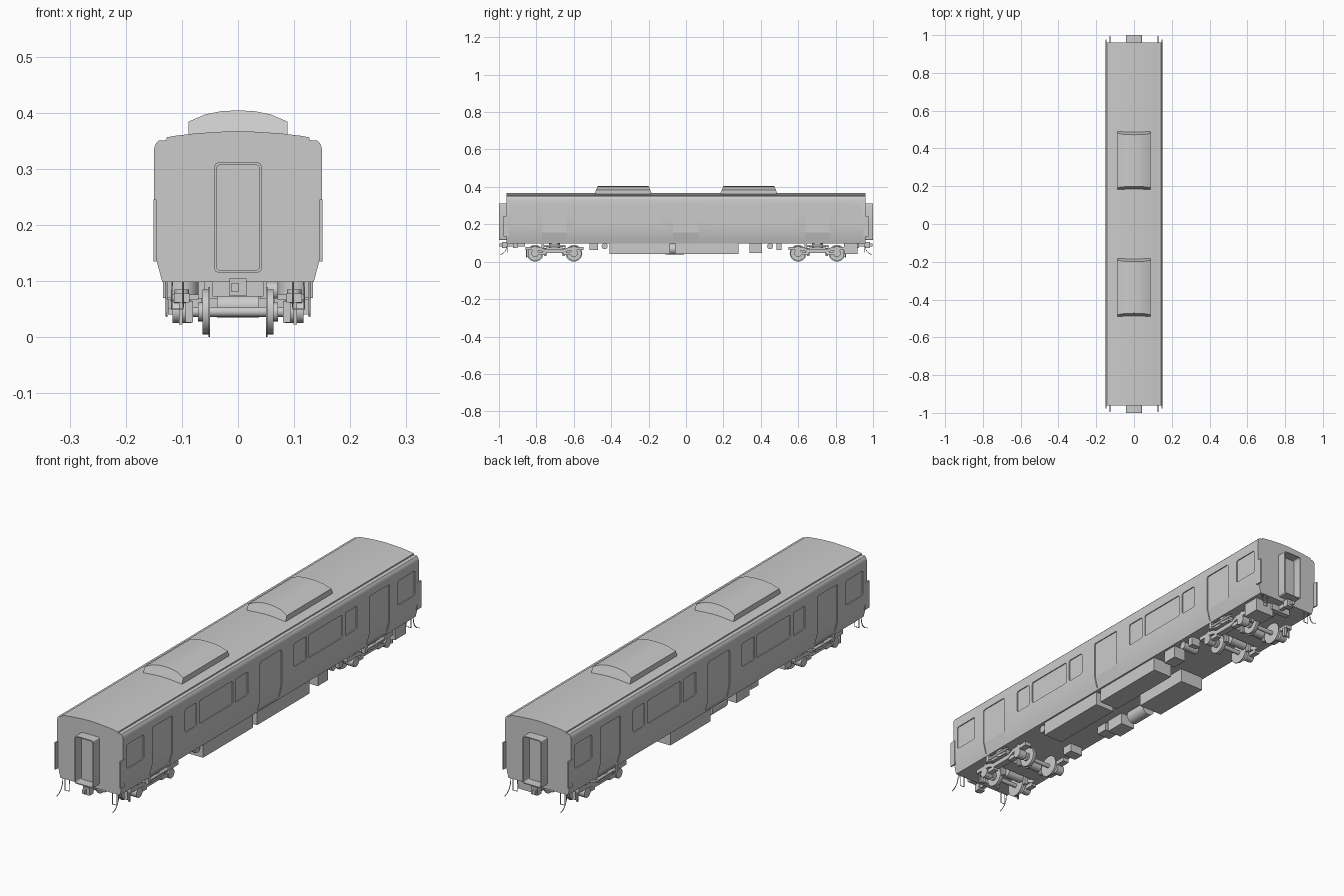
import bpy, bmesh, math
from mathutils import Matrix, Vector

if "Cube" in bpy.data.objects:
    bpy.data.objects.remove(bpy.data.objects["Cube"])


def finish(bm, name, smooth=None):
    bmesh.ops.recalc_face_normals(bm, faces=bm.faces[:])
    me = bpy.data.meshes.new(name)
    bm.to_mesh(me)
    bm.free()
    ob = bpy.data.objects.new(name, me)
    bpy.context.collection.objects.link(ob)
    if smooth:
        bpy.ops.object.select_all(action='DESELECT')
        ob.select_set(True)
        bpy.context.view_layer.objects.active = ob
        bpy.ops.object.shade_smooth_by_angle(angle=math.radians(smooth))
    return ob


def add_prism(bm, pts, a, b, axis):
    """Closed outline extruded from a to b. axis 'y': pts are (x, z); axis 'x': pts are (y, z)."""
    place = (lambda p, t: (p[0], t, p[1])) if axis == 'y' else (lambda p, t: (t, p[0], p[1]))
    va = [bm.verts.new(place(p, a)) for p in pts]
    vb = [bm.verts.new(place(p, b)) for p in pts]
    bm.faces.new(va)
    bm.faces.new(vb[::-1])
    n = len(pts)
    for i in range(n):
        bm.faces.new((va[i], vb[i], vb[(i + 1) % n], va[(i + 1) % n]))
    return va + vb


def prism(name, pts, a, b, axis, smooth=None):
    bm = bmesh.new()
    add_prism(bm, pts, a, b, axis)
    return finish(bm, name, smooth)


def box(name, x, y, z):
    return prism(name, [(x[0], z[0]), (x[1], z[0]), (x[1], z[1]), (x[0], z[1])], y[0], y[1], 'y')


def cyl(name, c, r, length, axis, seg=24):
    bm = bmesh.new()
    rot = Vector((0, 0, 1)).rotation_difference(Vector(axis)).to_matrix().to_4x4()
    bmesh.ops.create_cone(bm, cap_ends=True, segments=seg, radius1=r, radius2=r, depth=length,
                          matrix=Matrix.Translation(c) @ rot)
    return finish(bm, name, 40)


def tube(name, pts, r, closed=False):
    cu = bpy.data.curves.new(name, 'CURVE')
    cu.dimensions = '3D'
    cu.bevel_depth = r
    cu.bevel_resolution = 1
    sp = cu.splines.new('POLY')
    sp.points.add(len(pts) - 1)
    for p, q in zip(sp.points, pts):
        p.co = (*q, 1)
    sp.use_cyclic_u = closed
    bpy.context.collection.objects.link(bpy.data.objects.new(name, cu))


def mirrored(half):
    return half + [(-x, z) for x, z in reversed(half) if x > 0]


# Body shell with side gutters and shallow arched roof
half = [(0, .367), (.04, .3655), (.08, .3625), (.11, .359), (.127, .356), (.127, .351),
        (.142, .350), (.147, .344), (.15, .334), (.15, .155), (.135, .098)]
body = prism("body_shell", mirrored(half), -.96, .96, 'y', 25)


def wall(z):
    return .15 if z > .155 else .135 + .015 * (z - .098) / .057


# Shallow recesses for windows and doors (y centre, width, bottom, top)
openings = [(0, .14, .104, .308)]
for s in (-1, 1):
    openings += [(s * .705, .13, .104, .308), (s * .88, .11, .2, .3), (s * .19, .08, .205, .3),
                 (s * .355, .215, .205, .3), (s * .52, .075, .205, .3)]
bm = bmesh.new()
for yc, w, z0, z1 in openings:
    for s in (-1, 1):
        zs = [z0] + ([.155] if z0 < .155 else []) + [z1]
        pts = [(s * (wall(z) - .004), z) for z in zs] + [(s * .2, z1), (s * .2, z0)]
        add_prism(bm, pts, yc - w / 2, yc + w / 2, 'y')
corners = [e for e in bm.edges
           if abs(e.verts[0].co.x - e.verts[1].co.x) > .04
           and abs(e.verts[0].co.z - e.verts[1].co.z) < 1e-4
           and abs(e.verts[0].co.y - e.verts[1].co.y) < 1e-4]
# The depth-wise edges are the panel corners
bmesh.ops.bevel(bm, geom=corners, offset=.007, segments=3, profile=.5, affect='EDGES')
cutter = finish(bm, "opening_cutter")
cutter.hide_render = True
mod = body.modifiers.new("openings", 'BOOLEAN')
mod.operation = 'DIFFERENCE'
mod.solver = 'EXACT'
mod.object = cutter
bpy.context.view_layer.update()
body.data = bpy.data.meshes.new_from_object(body.evaluated_get(bpy.context.evaluated_depsgraph_get()))
body.modifiers.clear()
bpy.data.objects.remove(cutter)

# Roof cooling units with sloping ends
for s in (-1, 1):
    bm = bmesh.new()
    prof = mirrored([(0, .404), (.03, .4025), (.058, .397), (.088, .384), (.088, .355)])
    for v in add_prism(bm, prof, -1, 1, 'y'):
        v.co.y = s * .336 + v.co.y * (.156 - .4 * (v.co.z - .355))
    finish(bm, "roof_cooling_unit", 25)


def rounded_rect(hx, z0, z1, r):
    out = []
    for cx, cz, a0 in ((hx - r, z1 - r, 0), (r - hx, z1 - r, 90), (r - hx, z0 + r, 180), (hx - r, z0 + r, 270)):
        out += [(cx + r * math.cos(math.radians(a0 + k * 30)), cz + r * math.sin(math.radians(a0 + k * 30)))
                for k in range(4)]
    return out


for s in (-1, 1):
    # Hollow gangway frame on each end
    bm = bmesh.new()
    rings = [[bm.verts.new((x, s * y, z)) for x, z in rounded_rect(hx, z0, z1, .007)]
             for hx, z0, z1, y in ((.042, .115, .311, .958), (.042, .115, .311, 1),
                                   (.038, .119, .307, 1), (.038, .119, .307, .962))]
    for a, b in zip(rings, rings[1:]):
        for i in range(16):
            bm.faces.new((a[i], b[i], b[(i + 1) % 16], a[(i + 1) % 16]))
    bm.faces.new(rings[-1])
    finish(bm, "gangway_frame", 35)

    # Coupler: shank, head and jaw
    box("coupler_shank", (-.009, .009), sorted((s * .86, s * .97)), (.08, .098))
    box("coupler_head", (-.015, .015), sorted((s * .96, s * .985)), (.073, .104))
    box("coupler_jaw", (-.012, .001), sorted((s * .985, s * .997)), (.08, .096))
    box("coupler_bracket", (-.045, .045), sorted((s * .90, s * .925)), (.072, .099))

    for e in (-1, 1):
        # Corner guard plates, hanging steps and jumper hoses
        box("corner_guard", sorted((e * .145, e * .151)), sorted((s * .95, s * .977)), (.135, .315 - .07))
        tube("hanging_step", [(e * .098, s * .955, .1), (e * .098, s * .955, .05),
                              (e * .118, s * .955, .05), (e * .118, s * .955, .1)], .0018)
        tube("jumper_hose", [(e * .127, s * .955, .1), (e * .127, s * .958, .075), (e * .127, s * .966, .056),
                             (e * .127, s * .98, .043), (e * .127, s * .995, .037)], .0018)


# Bogies
frame = [(-.155, .078), (-.075, .078), (-.05, .064), (.05, .064), (.075, .078), (.155, .078),
         (.155, .062), (.075, .06), (.045, .046), (-.045, .046), (-.075, .06), (-.155, .062)]
for s in (-1, 1):
    yc = s * .703
    for d in (-.104, .104):
        cyl("axle", (0, yc + d, .045), .009, .21, (1, 0, 0), 16)
        cyl("traction_motor", (0, yc + d * .55, .055), .02, .075, (1, 0, 0), 20)
        for e in (-1, 1):
            cyl("wheel_tread", (e * .057, yc + d, .045), .04, .012, (1, 0, 0), 32)
            cyl("wheel_flange", (e * .0515, yc + d, .045), .0445, .003, (1, 0, 0), 32)
            cyl("wheel_hub", (e * .066, yc + d, .045), .017, .01, (1, 0, 0), 20)
            cyl("axle_box", (e * .1, yc + d, .045), .02, .034, (1, 0, 0), 20)
            box("axle_box_arm", sorted((e * .09, e * .112)), sorted((yc + d * .45, yc + d)), (.037, .053))
            cyl("axle_spring", (e * .1, yc + d, .071), .013, .028, (0, 0, 1), 16)
            box("brake_block", sorted((e * .05, e * .066)),
                sorted((yc + d * .42, yc + d * .55)), (.03, .07))
    for e in (-1, 1):
        prism("bogie_side_frame", [(yc + y, z) for y, z in frame], e * .086, e * .114, 'x')
        cyl("air_spring", (e * .1, yc, .084), .03, .03, (0, 0, 1))
        box("bolster_end", sorted((e * .07, e * .128)), (yc - .045, yc + .045), (.066, .076))
        tube("yaw_damper", [(e * .128, yc - .06, .083), (e * .128, yc + .06, .083)], .006)
        box("damper_bracket", sorted((e * .118, e * .134)), (yc - .07, yc - .055), (.07, .099))
        box("rail_guard", sorted((e * .099, e * .105)), sorted((yc + s * .146, yc + s * .152)), (.022, .064))
        box("sand_pipe", sorted((e * .08, e * .094)), sorted((yc + s * .138, yc + s * .15)), (.026, .064))
    box("bogie_cross_beam", (-.09, .09), (yc - .03, yc + .03), (.05, .07))
    box("bogie_centre_pivot", (-.025, .025), (yc - .025, yc + .025), (.07, .099))

# Underfloor equipment (x range, y range, z range)
gear = {
    "equipment_case_front": ((.04, .128), (-.41, -.085), (.04, .1)),
    "equipment_case_middle": ((.04, .128), (-.06, .28), (.04, .1)),
    "inverter_case": ((-.125, -.015), (.02, .28), (.04, .1)),
    "battery_box": ((.07, .125), (.34, .405), (.047, .1)),
    "relay_box_rear": ((.08, .12), (.485, .51), (.063, .1)),
    "relay_box_front": ((-.12, -.06), (-.515, -.47), (.063, .1)),
    "valve_box_large": ((-.125, -.06), (-.235, -.15), (.05, .1)),
    "valve_box_small": ((-.12, -.06), (-.30, -.25), (.065, .1)),
    "end_equipment_box": ((.035, .122), (.845, .918), (.042, .1)),
}
for name, (x, y, z) in gear.items():
    box(name, x, y, z)

# Air reservoirs
cyl("main_air_tank", (-.085, -.06, .068), .029, .1, (0, 1, 0))
bm = bmesh.new()
bmesh.ops.create_uvsphere(bm, u_segments=24, v_segments=12, radius=.029,
                          matrix=Matrix.Translation((-.085, -.105, .068)) @ Matrix.Diagonal((1, .5, 1, 1)))
finish(bm, "main_air_tank_end", 40)
for x, y in ((.085, -.435), (.085, .45)):
    cyl("small_air_tank", (x, y, .083), .016, .07, (1, 0, 0))
